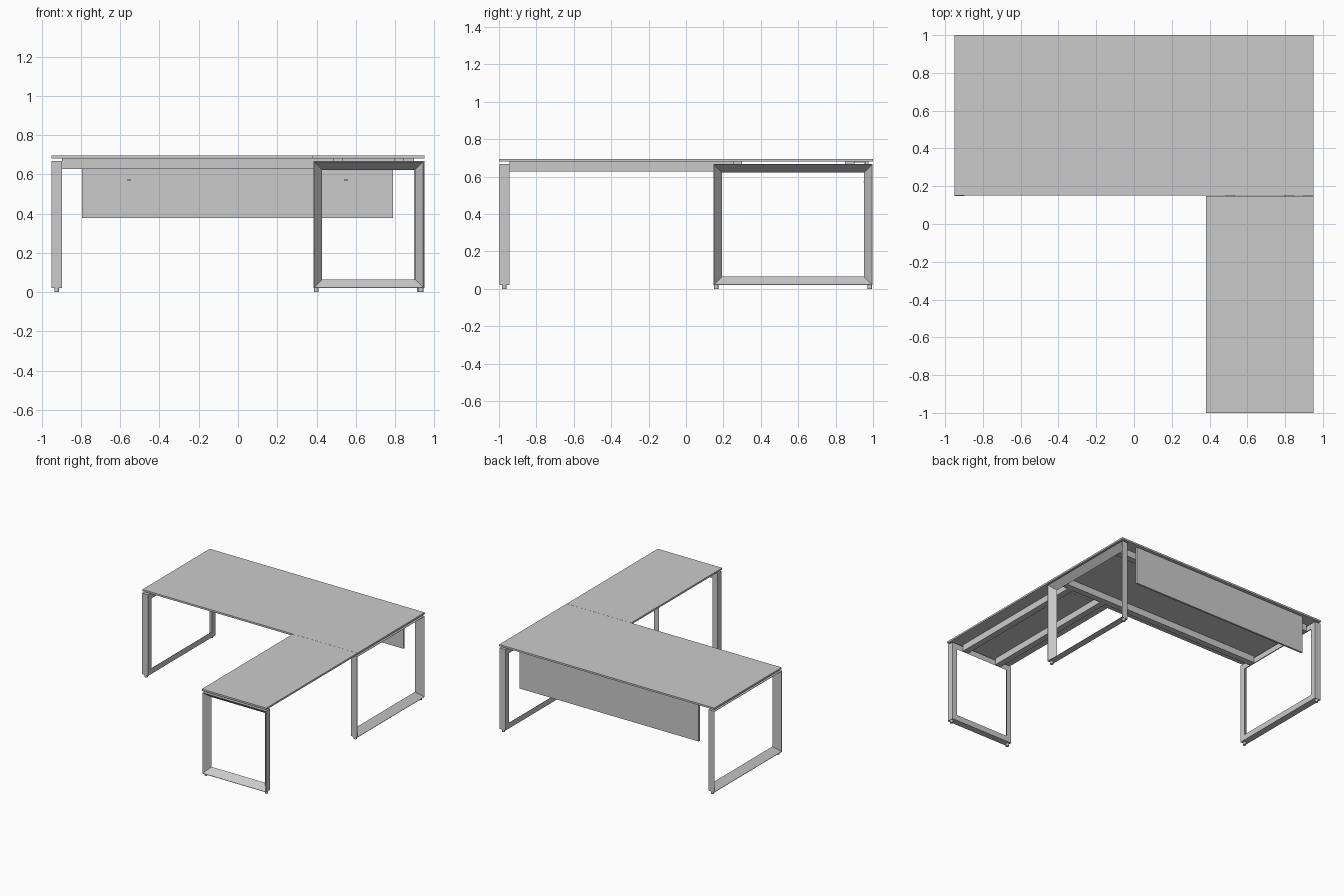
import bpy, bmesh

if "Cube" in bpy.data.objects:
    bpy.data.objects.remove(bpy.data.objects["Cube"])

Z0, Z1 = 0.02, 0.667      # leg frame height range
BAR = 0.045               # bar width seen face on


def finish(name, bm):
    bmesh.ops.recalc_face_normals(bm, faces=bm.faces)
    me = bpy.data.meshes.new(name)
    bm.to_mesh(me)
    bm.free()
    ob = bpy.data.objects.new(name, me)
    bpy.context.collection.objects.link(ob)
    return ob


def box(name, x0, x1, y0, y1, z0, z1):
    bm = bmesh.new()
    bmesh.ops.create_cube(bm, size=1)
    for v in bm.verts:
        v.co.x = x0 + (v.co.x + 0.5) * (x1 - x0)
        v.co.y = y0 + (v.co.y + 0.5) * (y1 - y0)
        v.co.z = z0 + (v.co.z + 0.5) * (z1 - z0)
    return finish(name, bm)


def foot(name, x, y):
    bpy.ops.mesh.primitive_cylinder_add(vertices=16, radius=0.012, depth=Z0, location=(x, y, Z0 / 2))
    bpy.context.object.name = name
    bpy.ops.object.shade_smooth_by_angle()


def leg_frame(name, u0, u1, outer, inner, along_x):
    """Mitred rectangular loop whose outward face slopes in towards the opening."""
    def place(u, d, z):
        return (u, d, z) if along_x else (d, u, z)
    # section as (inset from outline, depth): outer lip, outer back, inner back
    section = [(0, outer), (0, inner), (BAR, inner), (0.003, outer)]
    bm = bmesh.new()
    loops = []
    for i, d in section:
        corners = [(u0 + i, Z0 + i), (u1 - i, Z0 + i), (u1 - i, Z1 - i), (u0 + i, Z1 - i)]
        loops.append([bm.verts.new(place(u, d, z)) for u, z in corners])
    for a in range(4):
        b = (a + 1) % 4
        for k in range(4):
            m = (k + 1) % 4
            bm.faces.new((loops[a][k], loops[a][m], loops[b][m], loops[b][k]))
    finish(name, bm)
    # levelling feet
    d = outer + (inner - outer) * 0.5
    for n, u in enumerate((u0 + 0.014, u1 - 0.014)):
        foot(f"{name}_foot_{n}", *place(u, d, 0)[:2])


# table tops
box("main_top", -0.95, 0.95, 0.15, 1.0, 0.681, 0.695)
box("return_top", 0.38, 0.95, -1.0, 0.149, 0.681, 0.695)

# leg frames
leg_frame("left_frame", 0.147, 0.997, -0.95, -0.897, False)
leg_frame("right_frame", 0.147, 0.997, 0.95, 0.897, False)
leg_frame("return_frame", 0.384, 0.946, -0.998, -0.945, True)

# support beams
for n, y in (("front", 0.25), ("back", 0.85)):
    box(f"main_{n}_beam", -0.897, 0.897, y, y + 0.05, 0.628, 0.681)
for n, x in (("inner", 0.485), ("outer", 0.795)):
    box(f"return_{n}_beam", x, x + 0.05, -0.945, 0.25, 0.628, 0.681)

# modesty panel with brackets and clips
box("modesty_panel", -0.795, 0.79, 0.96, 0.975, 0.377, 0.68)
for n, x in (("left", -0.555), ("right", 0.55)):
    box(f"{n}_bracket_arm", x - 0.025, x + 0.025, 0.87, 0.96, 0.675, 0.681)
    box(f"{n}_bracket_plate", x - 0.025, x + 0.025, 0.955, 0.96, 0.63, 0.681)
    box(f"{n}_clip", x - 0.011, x + 0.011, 0.95, 0.96, 0.568, 0.574)
